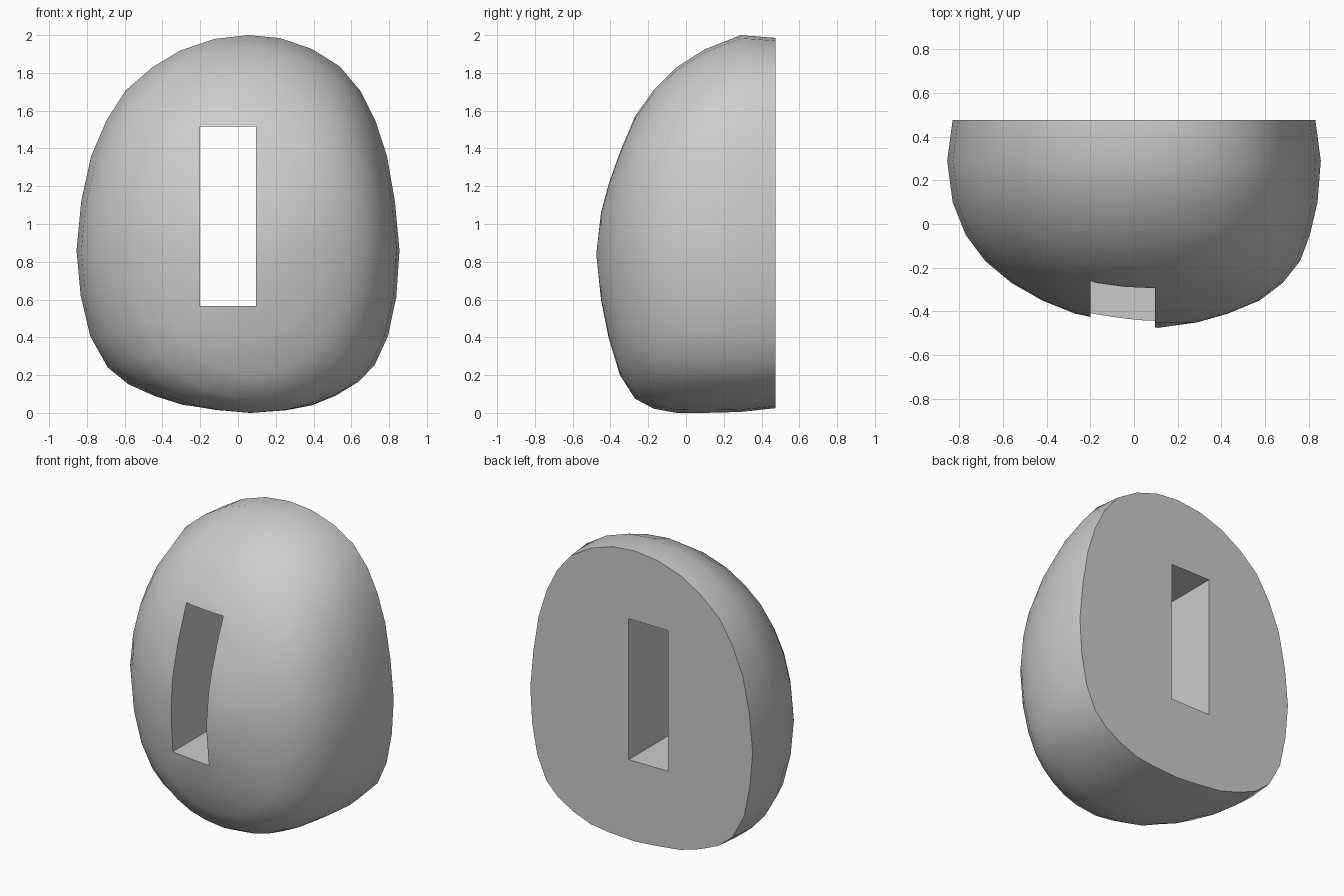
import bpy, bmesh, math
from mathutils import Vector

if "Cube" in bpy.data.objects:
    bpy.data.objects.remove(bpy.data.objects["Cube"])

# Front outline of the rounded shell (x, z), clockwise from the top
OUTLINE = [(.05, 2), (.22, 1.985), (.39, 1.93), (.54, 1.84), (.65, 1.71), (.73, 1.55),
           (.79, 1.36), (.83, 1.12), (.855, .86), (.84, .61), (.8, .4), (.73, .24),
           (.64, .15), (.52, .08), (.39, .03), (.25, .01), (.05, 0), (-.13, .015),
           (-.3, .035), (-.45, .08), (-.59, .14), (-.7, .23), (-.79, .4), (-.835, .62),
           (-.855, .86), (-.83, 1.12), (-.78, 1.36), (-.7, 1.55), (-.6, 1.71),
           (-.46, 1.83), (-.31, 1.92), (-.13, 1.98)]
# Extents of each slice from back to front: y, left, right, bottom, top
SLICES = [(.475, -.83, .83, .025, 1.985), (.29, -.855, .855, .005, 2),
          (.1, -.83, .84, 0, 1.925), (-.05, -.77, .805, 0, 1.83),
          (-.17, -.68, .76, .022, 1.71), (-.27, -.56, .68, .075, 1.57),
          (-.35, -.42, .575, .2, 1.38), (-.41, -.27, .43, .4, 1.21),
          (-.45, -.08, .29, .6, 1.06)]
CX, CZ = .05, .86


def slice_point(x, z, i):
    y, left, right, bottom, top = SLICES[i]
    u = (x - CX) / (.805 if x > CX else .905)
    v = (z - CZ) / (1.14 if z > CZ else .86)
    p = Vector((u, v))
    # slices grow more elliptical towards the front
    p = p.lerp(p.normalized(), i / (len(SLICES) - 1))
    mx = CX + .05 * i / (len(SLICES) - 1)
    return (mx + p.x * (right - mx if p.x > 0 else mx - left), y,
            CZ + p.y * (top - CZ if p.y > 0 else CZ - bottom))


# Rounded shell with a flat back
bm = bmesh.new()
rings = [[bm.verts.new(slice_point(x, z, i)) for x, z in OUTLINE] for i in range(len(SLICES))]
n = len(OUTLINE)
for a, b in zip(rings, rings[1:]):
    for k in range(n):
        bm.faces.new((a[k], a[(k + 1) % n], b[(k + 1) % n], b[k]))
tip = bm.verts.new((.11, -.475, .84))
for k in range(n):
    bm.faces.new((rings[-1][k], rings[-1][(k + 1) % n], tip))
bm.faces.new(rings[0])
bmesh.ops.recalc_face_normals(bm, faces=bm.faces)
mesh = bpy.data.meshes.new("rounded_shell")
bm.to_mesh(mesh)
bm.free()
shell = bpy.data.objects.new("rounded_shell", mesh)
bpy.context.collection.objects.link(shell)

# Rectangular slot right through the shell
bpy.ops.mesh.primitive_cube_add(size=1, location=(-.0525, 0, 1.04))
cutter = bpy.context.object
cutter.name = "slot_cutter"
cutter.scale = (.295, 2, .95)
cutter.hide_render = True
cut = shell.modifiers.new("slot", 'BOOLEAN')
cut.operation = 'DIFFERENCE'
cut.solver = 'EXACT'
cut.object = cutter
bpy.ops.object.select_all(action='DESELECT')
shell.select_set(True)
bpy.context.view_layer.objects.active = shell
bpy.ops.object.modifier_apply(modifier=cut.name)
bpy.data.objects.remove(cutter)
bpy.ops.object.shade_smooth_by_angle(angle=math.radians(40))
